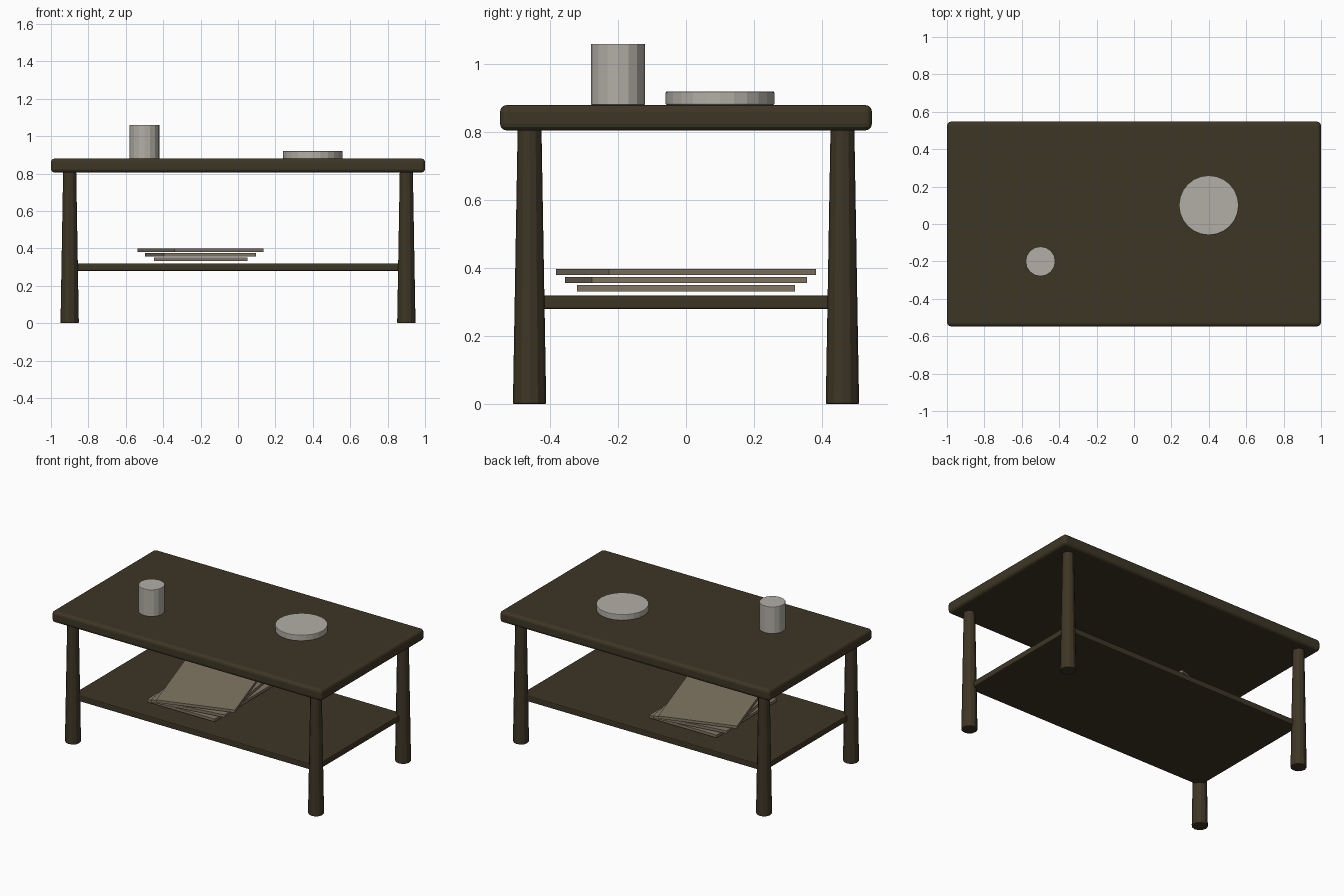
import bpy
import math

cube = bpy.data.objects.get("Cube")
if cube:
    bpy.data.objects.remove(cube, do_unlink=True)


def material(name, rgb):
    mat = bpy.data.materials.new(name)
    mat.use_nodes = True
    colour = (*rgb, 1)
    mat.diffuse_color = colour
    mat.node_tree.nodes["Principled BSDF"].inputs["Base Color"].default_value = colour
    return mat


wood = material("dark_wood", (0.048, 0.037, 0.019))
ceramic = material("pale_ceramic", (0.45, 0.43, 0.38))
paper = material("tan_paper", (0.22, 0.18, 0.125))


def finish(obj, name, mat, bevel, segments):
    obj.name = name
    obj.data.materials.append(mat)
    if bevel:
        mod = obj.modifiers.new("soft_edges", "BEVEL")
        mod.width = bevel
        mod.segments = segments
        mod.limit_method = "ANGLE"
        mod.angle_limit = math.radians(40)
    return obj


def slab(name, size, centre, mat, bevel=0, segments=2, turn=0):
    bpy.ops.mesh.primitive_cube_add(size=1, location=centre, rotation=(0, 0, turn))
    obj = bpy.context.object
    for v in obj.data.vertices:
        v.co = [c * s for c, s in zip(v.co, size)]
    return finish(obj, name, mat, bevel, segments)


def column(name, sides, x, y, z0, z1, r0, r1, mat, bevel):
    bpy.ops.mesh.primitive_cone_add(vertices=sides, radius1=r0, radius2=r1,
                                    depth=z1 - z0, location=(x, y, (z0 + z1) / 2))
    return finish(bpy.context.object, name, mat, bevel, 2)


# Table top and lower shelf
slab("table_top", (2, 1.094, 0.075), (0, 0, 0.8425), wood, 0.02, 3)
slab("lower_shelf", (1.8, 0.92, 0.04), (0, 0, 0.3), wood, 0.006)

# Tapered legs
for side, x in (("left", 0.9), ("right", -0.9)):
    for end, y in (("front", -0.46), ("back", 0.46)):
        column(f"{end}_{side}_leg", 12, x, y, 0, 0.815, 0.049, 0.035, wood, 0.005)

# Fanned stack of magazines on the shelf
for i in range(3):
    slab(f"magazine_{i + 1}", (0.5, 0.64, 0.018), (-0.2, 0, 0.341 + i * 0.0242),
         paper, turn=math.radians(9 * i))

# Cup and dish on the table top
column("cup", 16, -0.5, -0.2, 0.88, 1.06, 0.08, 0.08, ceramic, 0.003)
column("dish", 24, 0.4, 0.1, 0.88, 0.92, 0.16, 0.16, ceramic, 0.004)
